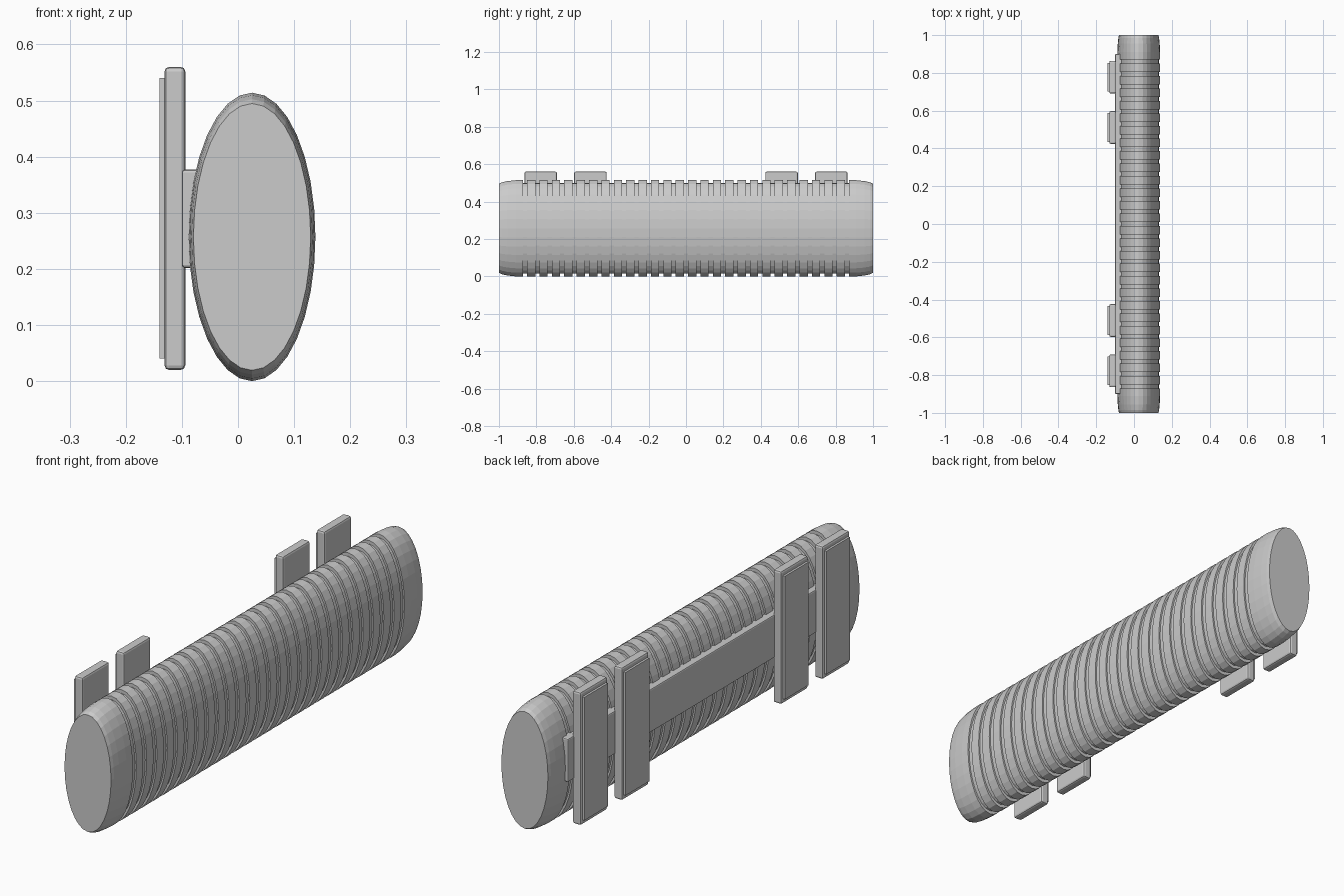
import bpy, bmesh, math

if "Cube" in bpy.data.objects:
    bpy.data.objects.remove(bpy.data.objects["Cube"])

SIDES = 32
CX, CZ, RX, RZ = 0.025, 0.257, 0.113, 0.257


def box(name, x0, x1, y0, y1, z0, z1, bevel=0.0):
    bm = bmesh.new()
    bmesh.ops.create_cube(bm, size=1)
    for v in bm.verts:
        v.co.x = (x0 + x1) / 2 + v.co.x * (x1 - x0)
        v.co.y = (y0 + y1) / 2 + v.co.y * (y1 - y0)
        v.co.z = (z0 + z1) / 2 + v.co.z * (z1 - z0)
    if bevel:
        bmesh.ops.bevel(bm, geom=bm.edges[:], offset=bevel, segments=2,
                        profile=0.5, affect='EDGES', clamp_overlap=True)
    return finish(name, bm)


def finish(name, bm):
    bmesh.ops.recalc_face_normals(bm, faces=bm.faces[:])
    mesh = bpy.data.meshes.new(name)
    bm.to_mesh(mesh)
    bm.free()
    ob = bpy.data.objects.new(name, mesh)
    bpy.context.collection.objects.link(ob)
    return ob


# Ribbed oval body: rings of (y, scale) along the length
end = [(-1.0, 0.925), (-0.985, 0.955), (-0.955, 0.982), (-0.91, 1.0)]
profile = list(end)
GROOVES, STEP, HALF = 27, 0.0662, 0.011
for i in range(GROOVES):
    y = (i - (GROOVES - 1) / 2) * STEP
    profile += [(y - HALF, 1.0), (y - HALF, 0.945),
                (y + HALF, 0.945), (y + HALF, 1.0)]
profile += [(-y, s) for y, s in reversed(end)]

bm = bmesh.new()
rings = []
for y, s in profile:
    rings.append([bm.verts.new((CX + RX * s * math.sin(2 * math.pi * k / SIDES), y,
                                CZ + RZ * s * math.cos(2 * math.pi * k / SIDES)))
                  for k in range(SIDES)])
for a, b in zip(rings, rings[1:]):
    for k in range(SIDES):
        n = (k + 1) % SIDES
        bm.faces.new((a[k], a[n], b[n], b[k]))
bm.faces.new(rings[0])
bm.faces.new(rings[-1])
finish("ribbed_body", bm)

# Long rail along the back
box("back_rail", -0.10, -0.05, -0.90, 0.90, 0.202, 0.377, 0.005)

# Four upright plates, each with a thin raised panel
for i, y in enumerate((-0.777, -0.511, 0.511, 0.777)):
    box(f"plate_{i + 1}", -0.131, -0.094, y - 0.087, y + 0.087, 0.02, 0.56, 0.008)
    box(f"plate_panel_{i + 1}", -0.14, -0.125, y - 0.076, y + 0.076, 0.04, 0.54)
